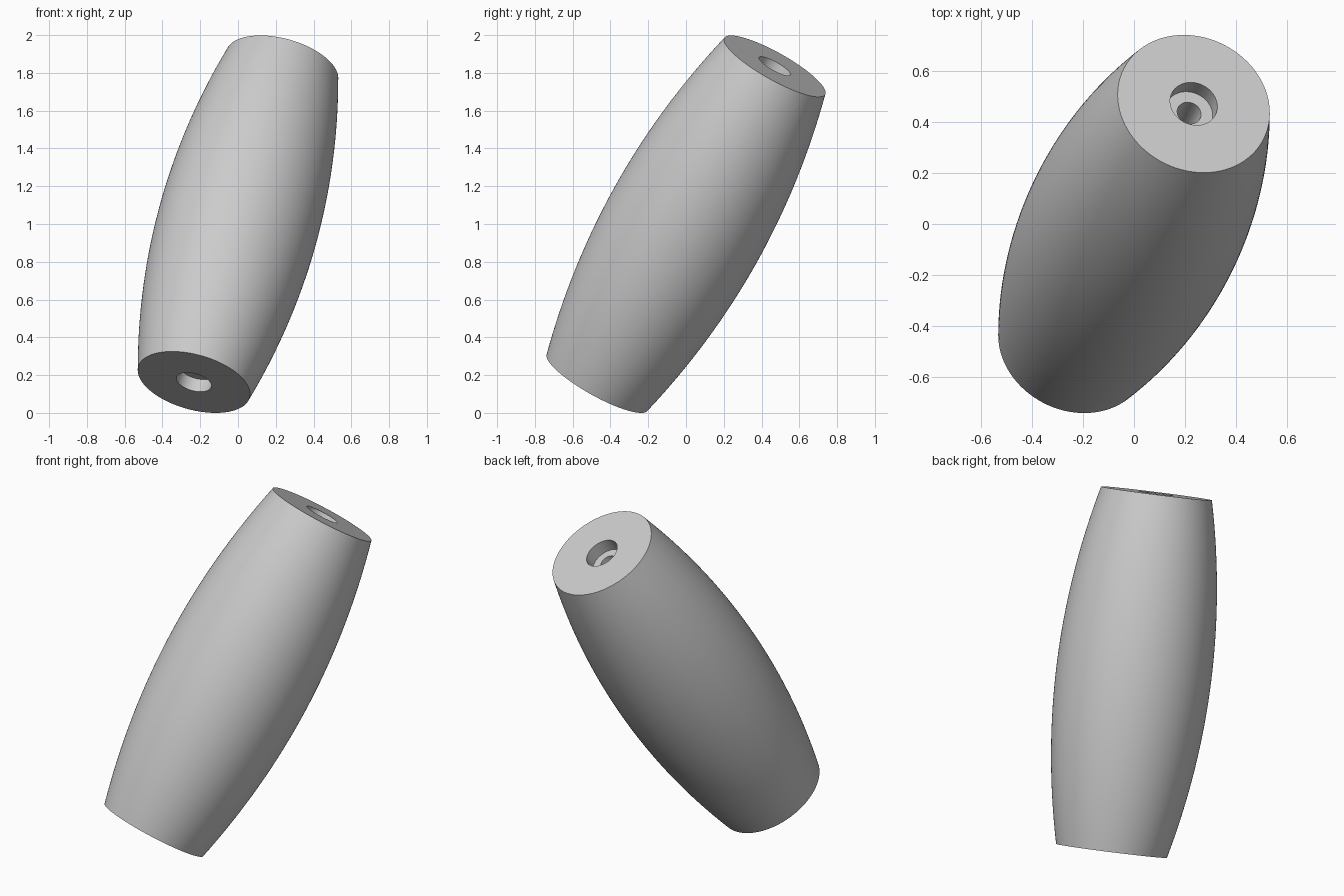
import bpy, bmesh, math
from mathutils import Vector

cube = bpy.data.objects.get("Cube")
if cube:
    bpy.data.objects.remove(cube, do_unlink=True)

AXIS = Vector((0.467, 0.94, 1.673))
HALF = AXIS.length / 2
END_R, MID_R = 0.306, 0.426       # barrel radius at the ends and middle
BORE_R, HOLE_R, BORE_DEPTH = 0.095, 0.048, 0.076
RINGS, SEGMENTS = 32, 128

# Plain grey material
grey = bpy.data.materials.new("light grey")
grey.use_nodes = True
colour = (0.6, 0.6, 0.6, 1)
grey.diffuse_color = colour
grey.node_tree.nodes["Principled BSDF"].inputs["Base Color"].default_value = colour

# Closed cross-section: bulging outer wall, caps, counterbores, through hole
profile = []
for i in range(RINGS + 1):
    t = 2 * i / RINGS - 1
    profile.append((MID_R - (MID_R - END_R) * t * t, HALF * t))
floor = HALF - BORE_DEPTH
profile += [(BORE_R, HALF), (BORE_R, floor), (HOLE_R, floor),
            (HOLE_R, -floor), (BORE_R, -floor), (BORE_R, -HALF)]

# Turn the section around the axis
bm = bmesh.new()
verts = [bm.verts.new((r, 0, z)) for r, z in profile]
edges = [bm.edges.new((v, verts[(i + 1) % len(verts)])) for i, v in enumerate(verts)]
bmesh.ops.spin(bm, geom=verts + edges, cent=(0, 0, 0), axis=(0, 0, 1),
               angle=math.tau, steps=SEGMENTS, use_merge=True)
bmesh.ops.remove_doubles(bm, verts=bm.verts, dist=1e-5)
bmesh.ops.recalc_face_normals(bm, faces=bm.faces)

# Lean the barrel over and stand it on the ground
bm.transform(AXIS.to_track_quat('Z', 'Y').to_matrix().to_4x4())
lowest = min(v.co.z for v in bm.verts)
bmesh.ops.translate(bm, verts=bm.verts, vec=(0, 0, -lowest))

mesh = bpy.data.meshes.new("barrel_handle")
bm.to_mesh(mesh)
bm.free()
mesh.materials.append(grey)
handle = bpy.data.objects.new("barrel_handle", mesh)
bpy.context.collection.objects.link(handle)

# Smooth wall with crisp rims
bpy.ops.object.select_all(action='DESELECT')
handle.select_set(True)
bpy.context.view_layer.objects.active = handle
bpy.ops.object.shade_smooth_by_angle(angle=math.radians(35))
